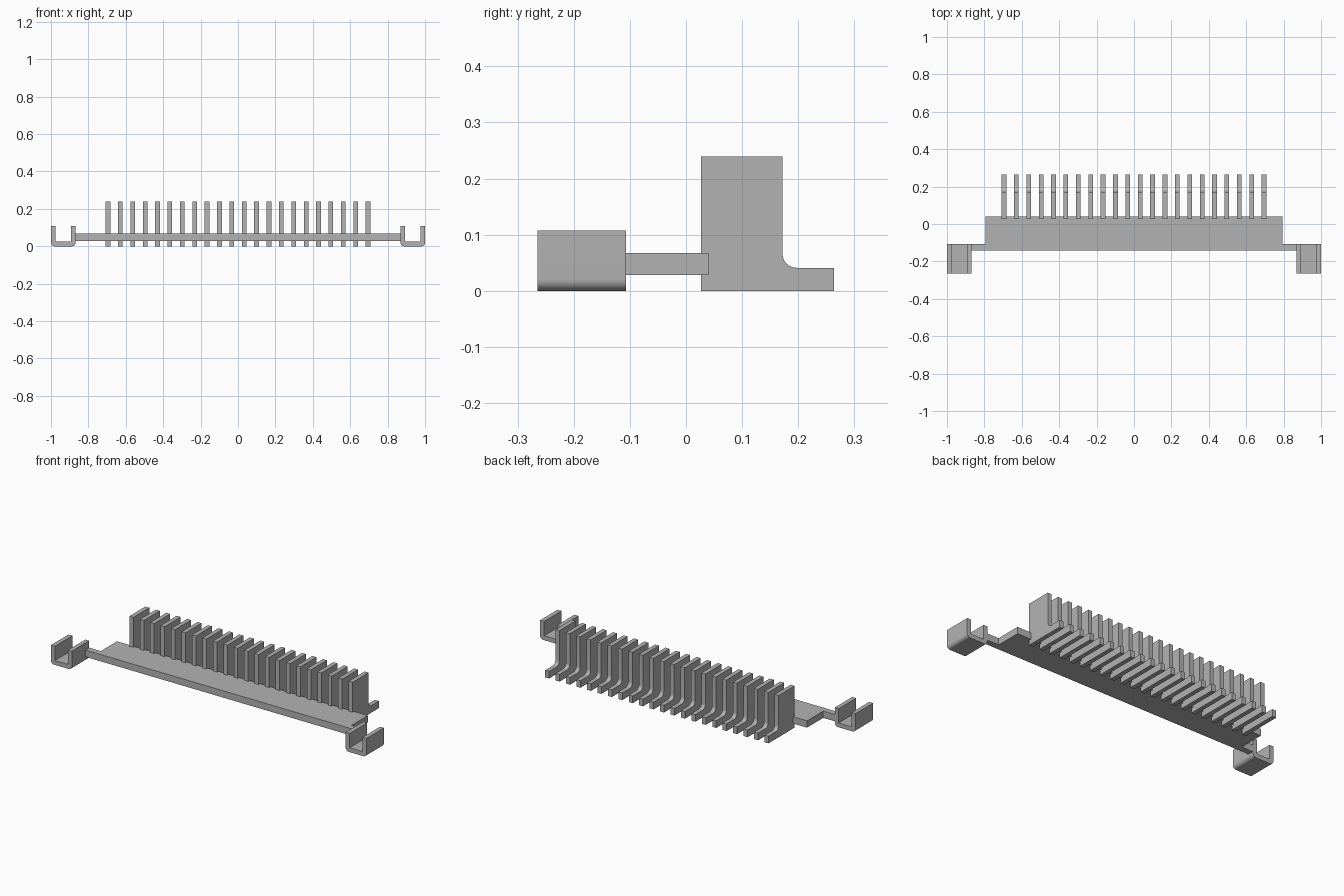
import bpy
import math

if "Cube" in bpy.data.objects:
    bpy.data.objects.remove(bpy.data.objects["Cube"])

grey = bpy.data.materials.new("plain grey")
grey.use_nodes = True
grey.diffuse_color = (0.45, 0.45, 0.45, 1)
grey.node_tree.nodes["Principled BSDF"].inputs["Base Color"].default_value = grey.diffuse_color


def extrude(name, outline, to_point, start, end):
    """Prism from an outline; to_point maps (u, v, depth) to (x, y, z)."""
    n = len(outline)
    verts = [to_point(u, v, d) for d in (start, end) for u, v in outline]
    faces = [tuple(range(n))[::-1], tuple(range(n, 2 * n))]
    faces += [(i, (i + 1) % n, (i + 1) % n + n, i + n) for i in range(n)]
    mesh = bpy.data.meshes.new(name)
    mesh.from_pydata(verts, [], faces)
    mesh.materials.append(grey)
    obj = bpy.data.objects.new(name, mesh)
    bpy.context.collection.objects.link(obj)
    # Consistent outward normals, smooth only along the fillets
    bpy.context.view_layer.objects.active = obj
    bpy.ops.object.select_all(action="DESELECT")
    obj.select_set(True)
    bpy.ops.object.mode_set(mode="EDIT")
    bpy.ops.mesh.select_all(action="SELECT")
    bpy.ops.mesh.normals_make_consistent(inside=False)
    bpy.ops.object.mode_set(mode="OBJECT")
    bpy.ops.object.shade_smooth_by_angle(angle=math.radians(30))
    return obj


def arc(cu, cv, r, a, b, steps=8):
    angles = [math.radians(a + (b - a) * i / steps) for i in range(steps + 1)]
    return [(cu + r * math.cos(t), cv + r * math.sin(t)) for t in angles]


# Carrier bar with a narrow arm at each end
half = [(0.87, -0.142), (0.87, -0.107), (0.795, -0.107), (0.795, 0.04)]
bar = half + [(-x, y) for x, y in reversed(half)]
extrude("carrier_bar", bar, lambda u, v, d: (u, v, d), 0.028, 0.067)

# Row of L-shaped pins with a filleted heel
pin = [(0.027, 0), (0.264, 0), (0.264, 0.041)]
pin += arc(0.197, 0.066, 0.025, 270, 180)
pin += [(0.172, 0.239), (0.027, 0.239)]
count, reach, half_width = 22, 0.695, 0.0125
for i in range(count):
    x = -reach + 2 * reach * i / (count - 1)
    extrude(f"pin_{i + 1}", pin, lambda u, v, d: (d, u, v), x - half_width, x + half_width)

# U-shaped end clips with rounded lower corners
inner, outer, wall, top, r = 0.868, 1.0, 0.025, 0.107, 0.02
clip = arc(inner + r, r, r, 180, 270) + arc(outer - r, r, r, 270, 360)
clip += [(outer, top), (outer - wall, top), (outer - wall, wall),
         (inner + wall, wall), (inner + wall, top), (inner, top)]
for side, name in ((1, "left_clip"), (-1, "right_clip")):
    extrude(name, clip, lambda u, v, d: (side * u, d, v), -0.265, -0.107)
